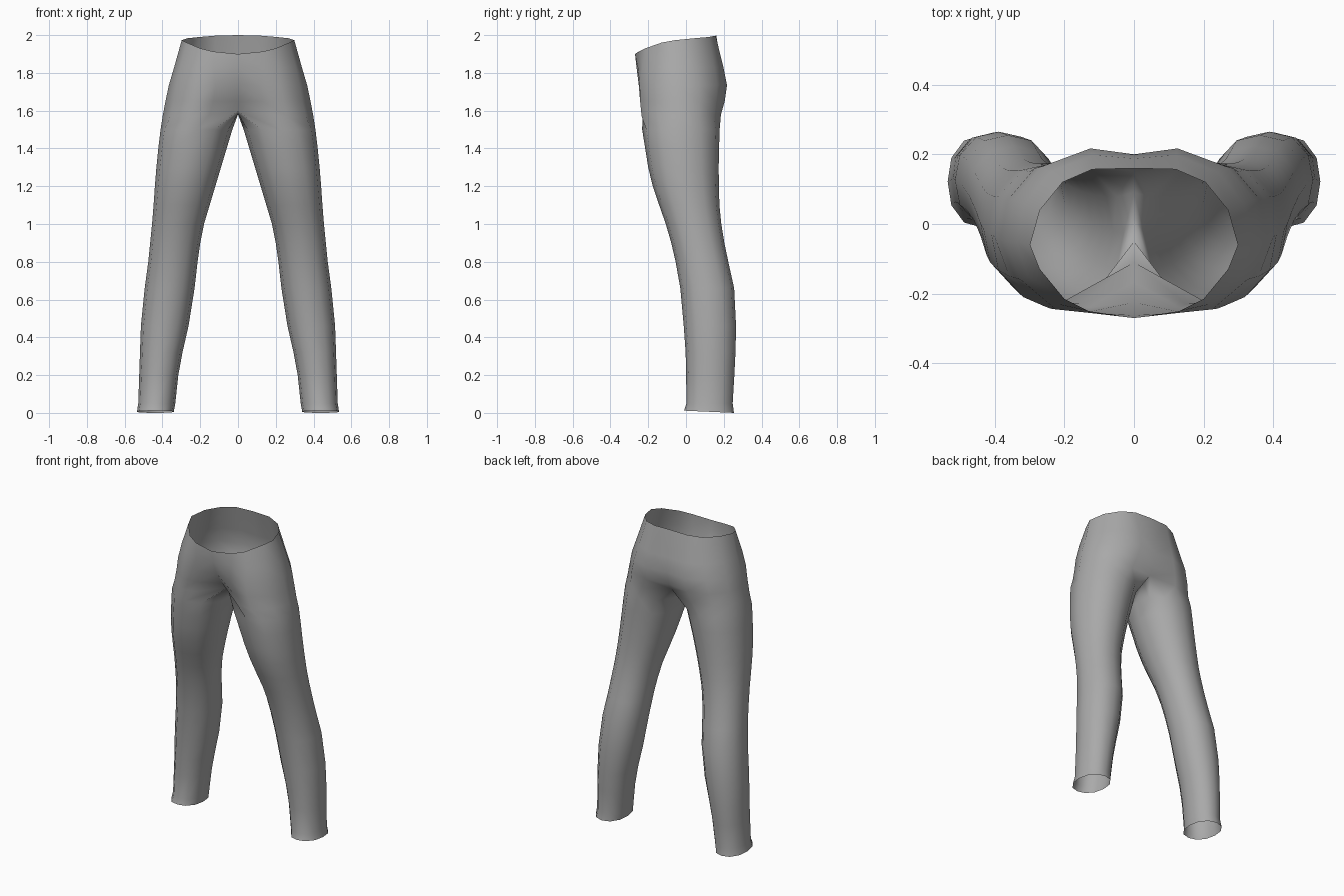
import bpy, bmesh, math

if "Cube" in bpy.data.objects:
    bpy.data.objects.remove(bpy.data.objects["Cube"])

fabric = bpy.data.materials.new("grey_fabric")
fabric.diffuse_color = (0.4, 0.4, 0.4, 1)
fabric.use_nodes = True
fabric.node_tree.nodes["Principled BSDF"].inputs["Base Color"].default_value = fabric.diffuse_color

# Half rings of the hips, front centre round the side to back centre: (x, y, z)
waist = [(0, -.27, 1.9), (.13, -.25, 1.913), (.2, -.215, 1.93), (.27, -.13, 1.96), (.298, -.06, 1.973),
         (.27, .04, 1.983), (.205, .12, 1.99), (.12, .157, 1.997), (0, .16, 2)]
upper_hip = [(0, -.262), (.13, -.255), (.22, -.23), (.305, -.15), (.338, -.05),
             (.315, .06), (.24, .15), (.12, .198), (0, .188)]
lower_hip = [(0, -.225), (.12, -.25), (.225, -.245), (.325, -.16), (.366, -.05),
             (.345, .07), (.265, .165), (.125, .217), (0, .2)]
seat = [(0, -.165), (.13, -.24), (.24, -.243), (.34, -.155), (.384, -.045),
        (.362, .07), (.285, .16), (.15, .205), (0, .182)]
thigh_top = [(0, -.11, 1.6), (.15, -.23, 1.58), (.26, -.235, 1.57), (.358, -.15, 1.57), (.399, -.04, 1.57),
             (.378, .07, 1.57), (.3, .15, 1.57), (.17, .185, 1.58), (0, .15, 1.605)]
crotch = [(0, .09, 1.587), (0, .02, 1.58), (0, -.05, 1.585)]

# Leg sections: z, inner x, outer x, front y, back y
leg = [(1.5, .03, .41, -.232, .178), (1.4, .06, .422, -.216, .175), (1.3, .09, .432, -.2, .173),
       (1.2, .12, .44, -.176, .174), (1.1, .15, .447, -.142, .177), (1.0, .18, .455, -.107, .187),
       (.9, .2, .465, -.078, .203), (.8, .214, .475, -.055, .224), (.66, .23, .494, -.03, .255),
       (.46, .262, .514, -.012, .265), (.32, .294, .519, -.002, .262), (.2, .316, .523, .001, .256),
       (.05, .332, .528, .002, .247), (.006, .34, .535, -.01, .254)]


def leg_ring(z, x0, x1, y0, y1):
    cx, cy, rx, ry = (x0 + x1) / 2, (y0 + y1) / 2, (x1 - x0) / 2, (y1 - y0) / 2
    ring = []
    for i in range(12):
        a = math.radians((i - 4) * 30)
        k = 1.0 if i % 3 == 1 else 1.03
        tilt = -.006 * math.sin(a) if z < .04 else 0     # hem slightly raised in front
        ring.append((cx + rx * k * math.cos(a), cy + ry * k * math.sin(a), z + tilt))
    return ring


bm = bmesh.new()


def add(points):
    return [bm.verts.new(p) for p in points]


def bridge(a, b, closed):
    n = len(a)
    for i in range(n if closed else n - 1):
        j = (i + 1) % n
        bm.faces.new((a[i], b[i], b[j], a[j]))


# Hips: open half shell
hips = [add(waist)]
for ring, z in ((upper_hip, 1.83), (lower_hip, 1.735), (seat, 1.65)):
    hips.append(add([(x, y, z) for x, y in ring]))
hips.append(add(thigh_top))
for a, b in zip(hips, hips[1:]):
    bridge(a, b, False)

# Leg: closed tube hanging from the thigh ring and crotch seam
rings = [hips[-1] + add(crotch)] + [add(leg_ring(*s)) for s in leg]
for a, b in zip(rings, rings[1:]):
    bridge(a, b, True)

bmesh.ops.recalc_face_normals(bm, faces=bm.faces)
outer = max(bm.faces, key=lambda f: f.calc_center_median().x)
if outer.normal.x < 0:
    bmesh.ops.reverse_faces(bm, faces=bm.faces)
mesh = bpy.data.meshes.new("trousers")
bm.to_mesh(mesh)
bm.free()
mesh.materials.append(fabric)
trousers = bpy.data.objects.new("trousers", mesh)
bpy.context.collection.objects.link(trousers)

# Mirror the other half across the centre seam and smooth
mirror = trousers.modifiers.new("mirror", 'MIRROR')
mirror.use_clip = True
mirror.merge_threshold = .001
for p in mesh.polygons:
    p.use_smooth = True
